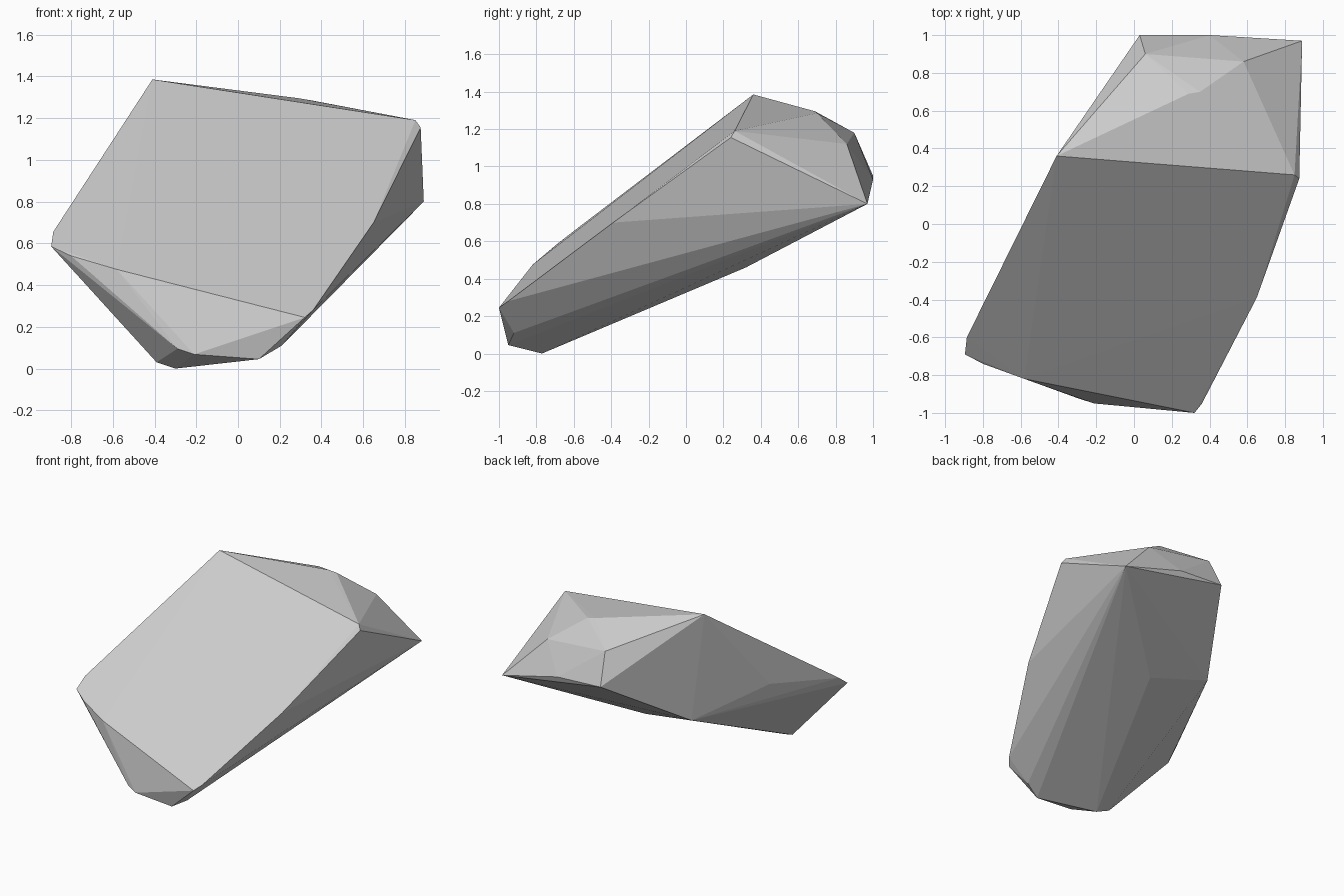
import bpy, bmesh

if "Cube" in bpy.data.objects:
    bpy.data.objects.remove(bpy.data.objects["Cube"])

# Corner points of a chipped, leaning boulder, grouped by region
slab_face = [(-.41, .36, 1.385), (.85, .26, 1.19), (.875, .24, 1.155),
             (.65, -.39, .70), (.36, -.95, .28), (.32, -1, .245),
             (-.58, -.82, .475), (-.80, -.74, .54), (-.895, -.69, .585),
             (-.885, -.60, .655)]
back_cap = [(.29, .69, 1.295), (.35, .70, 1.285), (.06, .90, 1.18),
            (.58, .86, 1.12), (.03, 1, .95), (.40, 1, .93), (.89, .97, .80)]
underside = [(.12, .32, .46), (-.335, .41, .565), (-.64, -.11, .73),
             (-.39, -.74, .03), (-.30, -.77, 0)]
front_toe = [(-.29, -.925, .095), (-.21, -.95, .068), (.10, -.95, .045),
             (.21, -.92, .11)]

# Wrap the corners in a convex faceted skin
bm = bmesh.new()
for co in slab_face + back_cap + underside + front_toe:
    bm.verts.new(co)
hull = bmesh.ops.convex_hull(bm, input=bm.verts)
loose = [v for v in bm.verts if not v.link_faces]
bmesh.ops.delete(bm, geom=loose, context='VERTS')
bmesh.ops.recalc_face_normals(bm, faces=bm.faces)

mesh = bpy.data.meshes.new("boulder")
bm.to_mesh(mesh)
bm.free()
boulder = bpy.data.objects.new("boulder", mesh)
bpy.context.collection.objects.link(boulder)
